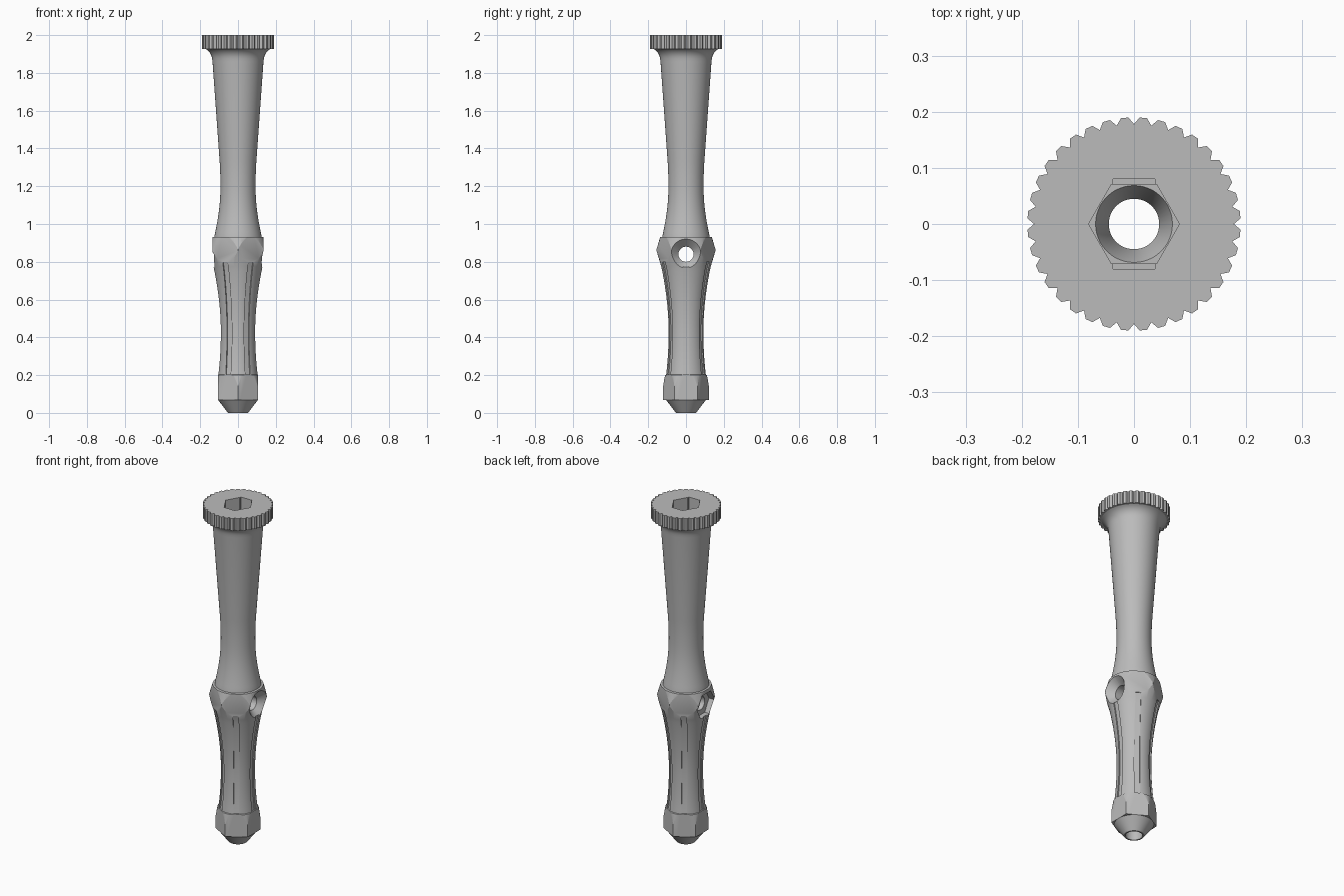
import bpy, bmesh
from math import sin, cos, pi, radians
from mathutils import Matrix, Vector
from mathutils.geometry import interpolate_bezier

if "Cube" in bpy.data.objects:
    bpy.data.objects.remove(bpy.data.objects["Cube"])

metal = bpy.data.materials.new("grey_metal")
metal.use_nodes = True
grey = (0.5, 0.5, 0.5, 1)
metal.diffuse_color = grey
metal.node_tree.nodes["Principled BSDF"].inputs["Base Color"].default_value = grey


def finish(name, bm):
    bmesh.ops.recalc_face_normals(bm, faces=bm.faces)
    mesh = bpy.data.meshes.new(name)
    bm.to_mesh(mesh)
    bm.free()
    mesh.materials.append(metal)
    obj = bpy.data.objects.new(name, mesh)
    bpy.context.collection.objects.link(obj)
    return obj


def lathe(name, profile, sides, phase=0.0):
    """Closed solid of rings; profile is (radius, height) from bottom to top."""
    bm = bmesh.new()
    rings = [[bm.verts.new((r * cos(phase + 2 * pi * i / sides),
                            r * sin(phase + 2 * pi * i / sides), z))
              for i in range(sides)] for r, z in profile]
    for a, b in zip(rings, rings[1:]):
        for i in range(sides):
            j = (i + 1) % sides
            bm.faces.new((a[i], a[j], b[j], b[i]))
    bm.faces.new(rings[0])
    bm.faces.new(rings[-1])
    return finish(name, bm)


def prism(name, points, offset):
    """Flat outline pushed along a vector."""
    bm = bmesh.new()
    face = bm.faces.new([bm.verts.new(p) for p in points])
    extruded = bmesh.ops.extrude_face_region(bm, geom=[face])["geom"]
    bmesh.ops.translate(bm, vec=offset,
                        verts=[v for v in extruded if isinstance(v, bmesh.types.BMVert)])
    return finish(name, bm)


def combine(target, tool, operation):
    mod = target.modifiers.new("shape", 'BOOLEAN')
    mod.operation, mod.object, mod.solver = operation, tool, 'EXACT'
    bpy.context.view_layer.objects.active = target
    bpy.ops.object.modifier_apply(modifier=mod.name)
    bpy.data.objects.remove(tool)


def curve(a, b, c, d, count):
    return [(p.x, p.y) for p in interpolate_bezier(
        *[Vector((r, z, 0)) for r, z in (a, b, c, d)], count)]


# Turned handle: tip, lower grip, collar, upper grip and flared neck
grip = (curve((.105, .203), (.097, .27), (.092, .34), (.092, .43), 9)
        + curve((.092, .43), (.092, .56), (.112, .69), (.131, .775), 12)[1:])
profile = ([(.053, 0), (.105, .068), (.123, .069), (.123, .13), (.111, .2)] + grip
           + [(.157, .862), (.137, .93), (.125, .932)]
           + curve((.124, .94), (.105, 1.03), (.093, 1.1), (.093, 1.2), 14)
           + curve((.093, 1.2), (.093, 1.27), (.096, 1.32), (.1, 1.37), 8)[1:]
           + [(.135, 1.86)]
           + curve((.137, 1.875), (.14, 1.9), (.155, 1.918), (.172, 1.927), 8)
           + [(.172, 1.96)])
handle = lathe("handle", profile, 72)

# Six flats on the collar and on the foot
flat = cos(radians(30))
combine(handle, lathe("hex_limits", [(.105 / flat, -.1), (.105 / flat, .42), (.135 / flat, .44),
                                     (.135 / flat, .96), (.3, .97), (.3, 2.1)],
                      6, radians(30)), 'INTERSECT')

# Slim flutes that follow the lower grip, one under each flat
depth, half = .008, .015
for i in range(6):
    outline = ([(.3, -half, .203), (.105 - depth, -half, .203)]
               + [(r - depth, -half, z) for r, z in grip[1:]]
               + [(.131, -half, .8), (.3, -half, .8)])
    flute = prism("flute_cutter", outline, (0, 2 * half, 0))
    flute.data.transform(Matrix.Rotation(i * pi / 3, 4, 'Z'))
    combine(handle, flute, 'DIFFERENCE')

# Knurled cap
teeth = 36
rim = []
for i in range(teeth):
    for step, r in ((0, .178), (.3, .19), (.7, .19)):
        a = (i + step) * 2 * pi / teeth
        rim.append((r * cos(a), r * sin(a), 1.927))
combine(handle, prism("knurled_cap", rim, (0, 0, .073)), 'UNION')

# Hex socket, its side slots, funnel and long bore
combine(handle, lathe("bore_cutter", [(.045, -.1), (.045, 1.58), (.0685, 1.64), (.0685, 1.7)], 48),
        'DIFFERENCE')
combine(handle, lathe("socket_cutter", [(.081, 1.64), (.081, 2.1)], 6), 'DIFFERENCE')
slot = [(-.037, -.08, 1.93), (.037, -.08, 1.93), (.037, .08, 1.93), (-.037, .08, 1.93)]
combine(handle, prism("slot_cutter", slot, (0, 0, .2)), 'DIFFERENCE')

# Cross hole: countersunk on one side, hex nut pocket on the other
sideways = Matrix.Translation((0, 0, .84)) @ Matrix.Rotation(pi / 2, 4, 'Y')
for name, shape, sides, phase in (
        ("cross_hole", [(.04, -.3), (.04, .3)], 40, 0),
        ("countersink", [(.039, .094), (.139, .194)], 40, 0),
        ("nut_pocket", [(.08, -.3), (.08, -.095)], 6, pi / 2)):
    cutter = lathe(name, shape, sides, phase)
    cutter.data.transform(sideways)
    combine(handle, cutter, 'DIFFERENCE')

bpy.ops.object.select_all(action='DESELECT')
handle.select_set(True)
bpy.context.view_layer.objects.active = handle
bpy.ops.object.shade_smooth_by_angle(angle=radians(25))
